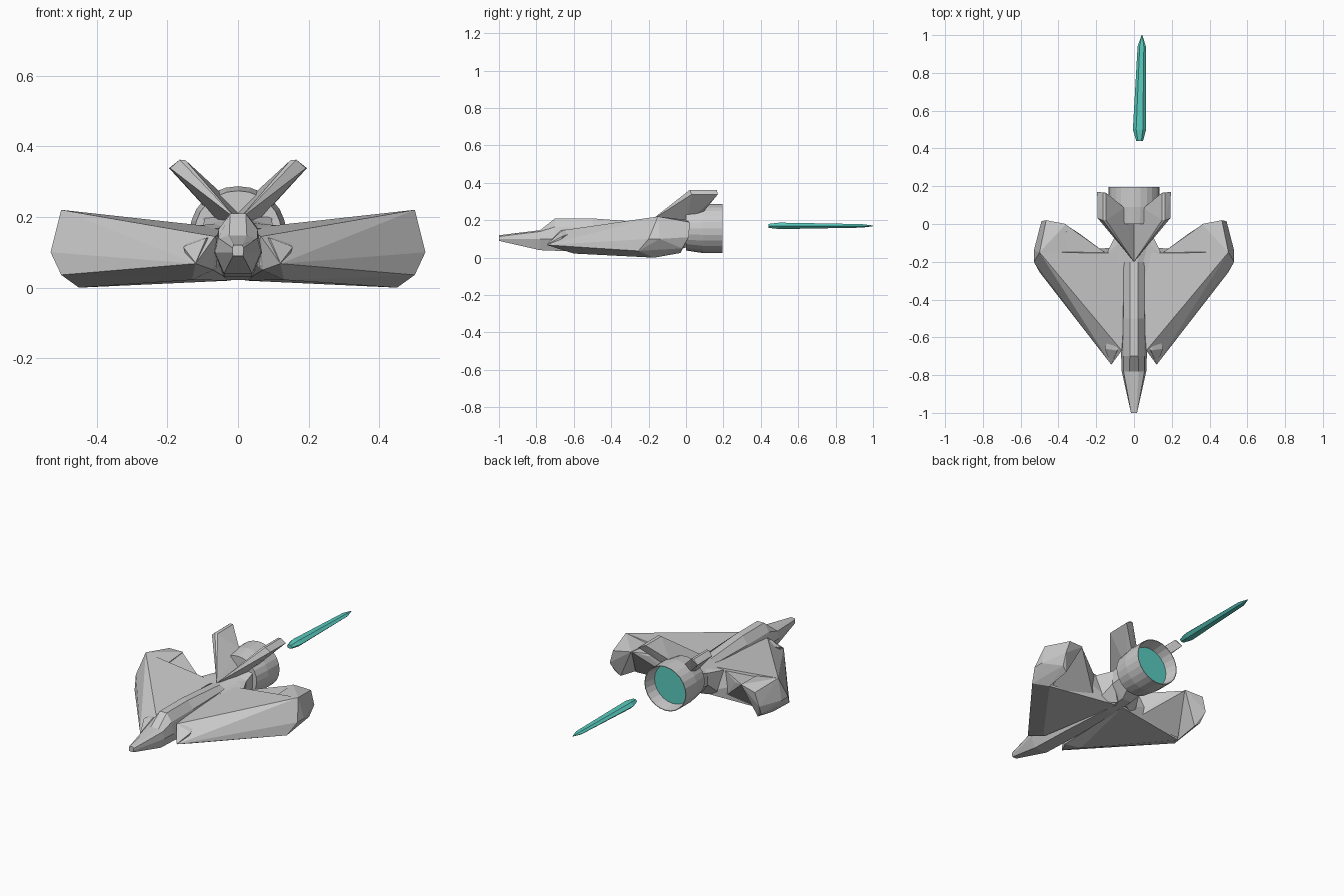
import bpy, bmesh
from math import sin, cos, pi

teal = bpy.data.materials.new("teal_glow")
teal.diffuse_color = (0.1, 0.6, 0.52, 1)


def finish(name, bm, mat=None, mirror=False):
    bmesh.ops.recalc_face_normals(bm, faces=bm.faces)
    me = bpy.data.meshes.new(name)
    bm.to_mesh(me)
    bm.free()
    ob = bpy.data.objects.new(name, me)
    bpy.context.collection.objects.link(ob)
    if mat:
        me.materials.append(mat)
    if mirror:
        mod = ob.modifiers.new("mirror", 'MIRROR')
        mod.use_mirror_merge = False
    return ob


def hull(name, pts, mirror=True):
    bm = bmesh.new()
    for p in pts:
        bm.verts.new(p)
    bmesh.ops.convex_hull(bm, input=bm.verts)
    loose = [v for v in bm.verts if not v.link_faces]
    bmesh.ops.delete(bm, geom=loose, context='VERTS')
    return finish(name, bm, mirror=mirror)


def loft(name, rings, mat=None, caps=True):
    bm = bmesh.new()
    rows = [[bm.verts.new(p) for p in r] for r in rings]
    n = len(rows[0])
    for a, b in zip(rows, rows[1:]):
        for i in range(n):
            j = (i + 1) % n
            bm.faces.new((a[i], a[j], b[j], b[i]))
    if caps:
        bm.faces.new(rows[0])
        bm.faces.new(rows[-1])
    return finish(name, bm, mat)


def ellipse(rx, rz, y, n=24, x=0, z=0.156):
    return [(x + rx * cos(2 * pi * i / n), y, z + rz * sin(2 * pi * i / n)) for i in range(n)]


# fuselage: right half of each section from top to bottom
sections = [
    (-1.00, [(.012, .12), (.016, .113), (.016, .10), (.014, .09)]),
    (-0.78, [(.025, .147), (.055, .14), (.065, .10), (.04, .04)]),
    (-0.70, [(.022, .21), (.055, .165), (.068, .10), (.04, .037)]),
    (-0.50, [(.022, .21), (.055, .165), (.068, .10), (.04, .03)]),
    (-0.20, [(.022, .187), (.055, .17), (.065, .10), (.03, .022)]),
    (-0.06, [(.03, .195), (.098, .175), (.095, .10), (.03, .03)]),
    (0.01, [(.03, .205), (.095, .2), (.095, .11), (.05, .06)]),
]
loft("fuselage", [[(x, y, z) for x, z in h] + [(-x, y, z) for x, z in reversed(h)]
                  for y, h in sections])

# wings
hull("wing", [
    (.12, -.745, .068), (.065, -.67, .145), (.07, -.66, .05), (.14, -.71, .072),
    (.13, -.6, .022), (.03, -.5, .08), (.02, -.12, .02), (.03, -.155, .168),
    (.145, -.155, .172), (.355, -.155, .192), (.5, -.15, .22),
    (.53, -.2, .1), (.5, -.255, .036), (.45, -.17, 0)])

# trailing edge panel on the inner side of the wing tip
hull("wing_trailing_edge", [
    (.145, -.157, .17), (.29, -.05, .178), (.36, -.005, .2),
    (.355, -.157, .19), (.145, -.157, .015), (.44, -.157, .003)])

# shoulder filling the corner between fuselage and wing root
hull("wing_root", [
    (.03, -.3, .165), (.145, -.157, .172), (.098, -.06, .176), (.03, -.06, .185),
    (.03, -.1, .022), (.09, -.06, .11), (.13, -.157, .02)])

# wing tip pods
hull("wing_tip", [
    (.36, 0, .203), (.355, -.155, .195), (.5, -.15, .22), (.53, -.2, .1),
    (.53, -.14, .1), (.5, -.255, .036), (.45, -.17, 0), (.465, .02, .19),
    (.49, .015, .11), (.48, -.02, .05), (.45, -.03, .025)])

# small intake wedges beside the cockpit
hull("intake", [
    (.12, -.745, .07), (.155, -.66, .115), (.09, -.67, .14),
    (.06, -.6, .148), (.13, -.6, .135), (.06, -.64, .06), (.14, -.68, .07)])

# V tail fins
hull("tail_fin", [
    (0, -.2, .19), (.148, .02, .36), (.165, .02, .362), (.192, .03, .338),
    (.148, .165, .36), (.165, .165, .362), (.195, .17, .338),
    (.05, .085, .27), (.085, .085, .235), (0, 0, .21), (.05, 0, .18)])

# engine nozzle
loft("engine_nozzle", [ellipse(r * 1.04, r, y) for r, y in
     [(.05, 0), (.118, 0), (.131, .09), (.131, .195), (.127, .195), (.114, .12)]], caps=False)
bm = bmesh.new()
bm.faces.new([bm.verts.new(p) for p in ellipse(.119, .115, .125)])
finish("engine_glow", bm, teal)

# exhaust flame: radius, y, x centre, half height
loft("exhaust_flame", [ellipse(r, h, y, 6, x, .17) for r, y, x, h in
     [(.018, .44, .03, .012), (.035, .5, .029, .02),
      (.022, .94, .041, .011), (.002, 1.0, .042, .002)]], teal)
